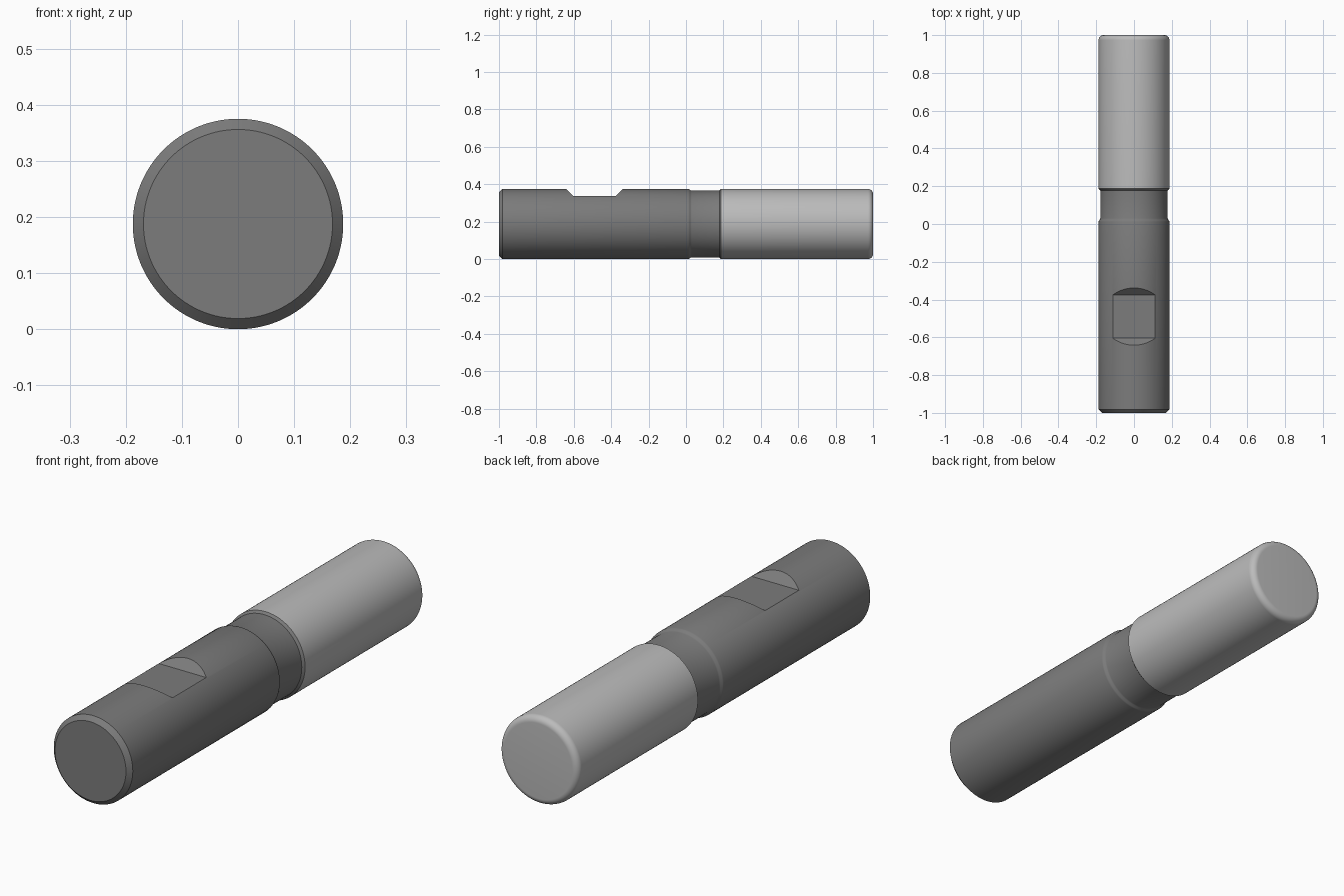
import bpy, bmesh, math

if "Cube" in bpy.data.objects:
    bpy.data.objects.remove(bpy.data.objects["Cube"])

R, NECK, SEG = 0.1875, 0.178, 128


def paint(obj, name, v):
    mat = bpy.data.materials.new(name)
    mat.diffuse_color = (v, v, v, 1)
    mat.use_nodes = True
    mat.node_tree.nodes["Principled BSDF"].inputs["Base Color"].default_value = mat.diffuse_color
    obj.data.materials.append(mat)


def make_object(name, bm):
    bmesh.ops.recalc_face_normals(bm, faces=bm.faces[:])
    mesh = bpy.data.meshes.new(name)
    bm.to_mesh(mesh)
    bm.free()
    obj = bpy.data.objects.new(name, mesh)
    bpy.context.collection.objects.link(obj)
    return obj


def lathe(name, profile):
    """Revolve (radius, y) points about the horizontal tool axis, capping both ends."""
    bm = bmesh.new()
    rings = []
    for r, y in profile:
        rings.append([bm.verts.new((r * math.sin(2 * math.pi * i / SEG), y,
                                    R + r * math.cos(2 * math.pi * i / SEG)))
                      for i in range(SEG)])
    for a, b in zip(rings, rings[1:]):
        for i in range(SEG):
            j = (i + 1) % SEG
            bm.faces.new((a[i], a[j], b[j], b[i]))
    bm.faces.new(rings[0])
    bm.faces.new(rings[-1])
    return make_object(name, bm)


def drop_joint_cap(obj):
    """Remove the hidden cap where the two parts meet."""
    bm = bmesh.new()
    bm.from_mesh(obj.data)
    caps = [f for f in bm.faces if abs(f.normal.y) > 0.99
            and abs(f.calc_center_median().y - 0.187) < 0.002]
    bmesh.ops.delete(bm, geom=caps, context='FACES_ONLY')
    bm.to_mesh(obj.data)
    bm.free()


def activate(obj):
    bpy.ops.object.select_all(action='DESELECT')
    obj.select_set(True)
    bpy.context.view_layer.objects.active = obj


# Shank with chamfered end and stepped-down neck
shank = lathe("shank", [(0.1685, -1), (R, -0.981), (R, 0.012), (0.1855, 0.018),
                        (0.180, 0.024), (NECK, 0.03), (NECK, 0.178), (R, 0.187)])

# Clamping flat: trapezoid prism with 45 degree ends
bm = bmesh.new()
z, top = 0.3375, 0.4375
h = top - z
quad = [(-0.604, z), (-0.376, z), (-0.376 + h, top), (-0.604 - h, top)]
base = bm.faces.new([bm.verts.new((-0.3, y, zz)) for y, zz in quad])
ext = bmesh.ops.extrude_face_region(bm, geom=[base])
bmesh.ops.translate(bm, vec=(0.6, 0, 0),
                    verts=[g for g in ext["geom"] if isinstance(g, bmesh.types.BMVert)])
if base.is_valid is False or len(bm.faces) == 5:
    bmesh.ops.holes_fill(bm, edges=bm.edges[:])
notch = make_object("flat_cutter", bm)
notch.hide_render = True

activate(shank)
mod = shank.modifiers.new("clamping_flat", 'BOOLEAN')
mod.operation = 'DIFFERENCE'
mod.solver = 'EXACT'
mod.object = notch
bpy.ops.object.modifier_apply(modifier=mod.name)
bpy.data.objects.remove(notch)

# Cutting section with rounded tip corner
f = 0.027
arc = [(R - f + f * math.cos(a), 1 - f + f * math.sin(a))
       for a in (math.pi / 2 * k / 10 for k in range(11))]
cutting = lathe("cutting_section", [(R, 0.187)] + arc)

for obj, name, v in ((shank, "dark_grey", 0.2), (cutting, "light_grey", 0.5)):
    drop_joint_cap(obj)
    obj.data.materials.clear()
    paint(obj, name, v)
    activate(obj)
    bpy.ops.object.shade_smooth_by_angle(angle=math.radians(35))
